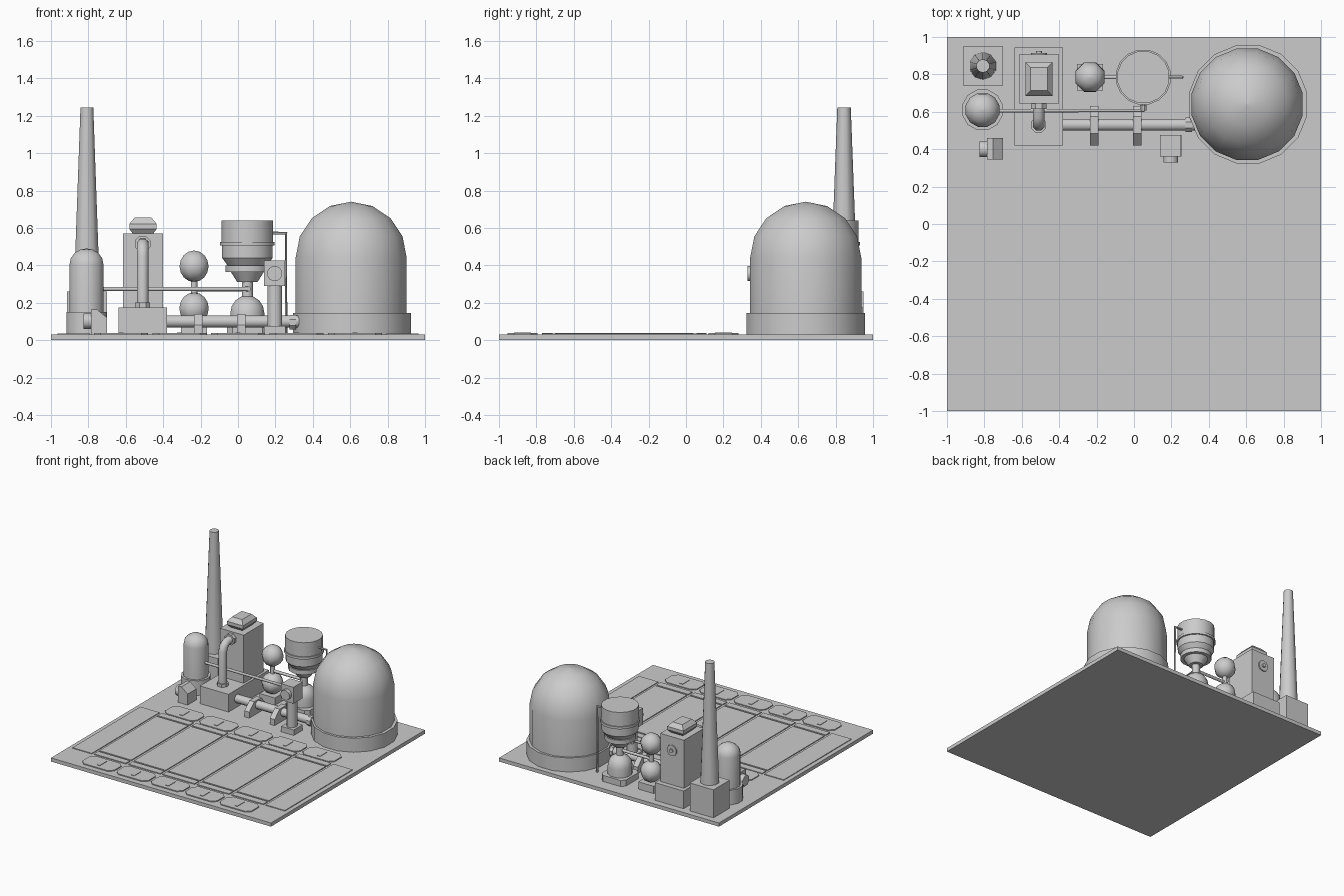
import bpy, bmesh
from math import sin, cos, pi, radians
from mathutils import Vector, Matrix

if "Cube" in bpy.data.objects:
    bpy.data.objects.remove(bpy.data.objects["Cube"])


def finish(name, bm, smooth=0):
    bmesh.ops.recalc_face_normals(bm, faces=bm.faces)
    me = bpy.data.meshes.new(name)
    bm.to_mesh(me)
    bm.free()
    ob = bpy.data.objects.new(name, me)
    bpy.context.collection.objects.link(ob)
    if smooth:
        bpy.ops.object.select_all(action='DESELECT')
        ob.select_set(True)
        bpy.context.view_layer.objects.active = ob
        bpy.ops.object.shade_smooth_by_angle(angle=radians(smooth))
    return ob


def prism(name, pts, vec):
    """Extrude a polygon of 3D points along vec."""
    bm = bmesh.new()
    f = bm.faces.new([bm.verts.new(p) for p in pts])
    r = bmesh.ops.extrude_face_region(bm, geom=[f])
    bmesh.ops.translate(bm, vec=vec, verts=[v for v in r['geom'] if isinstance(v, bmesh.types.BMVert)])
    return finish(name, bm)


def box(name, x0, x1, y0, y1, z0, z1):
    return prism(name, [(x0, y0, z0), (x1, y0, z0), (x1, y1, z0), (x0, y1, z0)], (0, 0, z1 - z0))


def chamfer_plate(name, x0, x1, y0, y1, z0, z1, c):
    pts = [(x0 + c, y0), (x1 - c, y0), (x1, y0 + c), (x1, y1 - c),
           (x1 - c, y1), (x0 + c, y1), (x0, y1 - c), (x0, y0 + c)]
    return prism(name, [(x, y, z0) for x, y in pts], (0, 0, z1 - z0))


def lathe(name, loc, profile, n, axis='Z', smooth=30):
    """Revolve (radius, height) points; capped at both ends."""
    bm = bmesh.new()
    rings = []
    for r, z in profile:
        r = max(r, 0.0005)
        rings.append([bm.verts.new((r * cos(2 * pi * (i + .5) / n), r * sin(2 * pi * (i + .5) / n), z))
                      for i in range(n)])
    for a, b in zip(rings, rings[1:]):
        for i in range(n):
            j = (i + 1) % n
            bm.faces.new((a[i], a[j], b[j], b[i]))
    bm.faces.new(rings[0])
    bm.faces.new(rings[-1])
    rot = {'Z': Matrix(), 'X': Matrix.Rotation(pi / 2, 4, 'Y'), 'Y': Matrix.Rotation(-pi / 2, 4, 'X')}[axis]
    bm.transform(Matrix.Translation(loc) @ rot)
    return finish(name, bm, smooth)


def arc(r, zc, a0, a1, steps, h=None):
    """Profile points along an ellipse of radius r and half height h."""
    h = h or r
    angs = [radians(a0 + (a1 - a0) * i / steps) for i in range(steps + 1)]
    return [(r * cos(a), zc + h * sin(a)) for a in angs]


def pipe(name, pts, r, n=8):
    """Round tube along a polyline, rings mitred at each bend."""
    bm = bmesh.new()
    P = [Vector(p) for p in pts]
    rings = []
    for k, p in enumerate(P):
        a = (p - P[k - 1]).normalized() if k else (P[1] - p).normalized()
        b = (P[k + 1] - p).normalized() if k < len(P) - 1 else a
        t = (a + b).normalized()
        side = Vector((1, 0, 0)) if abs(t.x) < .5 else Vector((0, 1, 0))
        u = (side - t * side.dot(t)).normalized()
        w = t.cross(u)
        rings.append([bm.verts.new(p + r * (u * cos(2 * pi * (i + .5) / n) + w * sin(2 * pi * (i + .5) / n)))
                      for i in range(n)])
    for a, b in zip(rings, rings[1:]):
        for i in range(n):
            j = (i + 1) % n
            bm.faces.new((a[i], a[j], b[j], b[i]))
    bm.faces.new(rings[0])
    bm.faces.new(rings[-1])
    return finish(name, bm, 50)


# Ground slab and paved yard
box("base_slab", -1, 1, -1, 1, 0, .03)
for s in (-1, 1):
    box("side_panel", min(s * .79, s * .965), max(s * .79, s * .965), -.77, .11, .03, .036)
for i in range(5):
    x = (i - 2) * .3125
    for y0, y1 in ((.055, .11), (-.70, .04), (-.77, -.715)):
        box("floor_panel", x - .145, x + .145, y0, y1, .03, .037)
    for y in (.2, -.875):
        chamfer_plate("hatch_plate", x - .145, x + .145, y - .08, y + .08, .03, .038, .035)
        box("hatch_handle", x - .014, x + .014, y - .045, y + .045, .038, .042)

# Large domed tank
lathe("big_tank_skirt", (.61, .64, 0), [(.322, .03), (.322, .145)], 16)
lathe("big_tank", (.605, .64, 0), [(.303, .1)] + arc(.303, .44, 0, 90, 4, .3), 16)

# Chimney
box("chimney_base", -.915, -.70, .74, .95, .03, .26)
lathe("chimney", (-.808, .845, 0), [(.073, .26), (.036, 1.245)], 10, smooth=40)

# Small domed tank
lathe("small_tank_skirt", (-.81, .61, 0), [(.112, .03), (.112, .15)], 12, smooth=35)
lathe("small_tank", (-.81, .61, 0), [(.094, .1)] + arc(.094, .405, 0, 90, 4, .085), 12, smooth=35)

# Blower in front of the small tank
prism("blower_body", [(-.785, .345, .03), (-.7, .345, .03), (-.7, .345, .12), (-.755, .345, .165), (-.785, .345, .165)],
      (0, .115, 0))
lathe("blower_inlet", (-.825, .40, .102), [(.045, 0), (.045, .05)], 8, 'X', 50)

# Furnace tower with cap and rear port
box("furnace_base", -.64, -.38, .42, .945, .03, .175)
box("furnace_tower", -.615, -.40, .645, .905, .175, .57)
cx, cy = -.508, .775
bm = bmesh.new()
levels = [(.055, .07, .57), (.073, .09, .595), (.073, .09, .622), (.045, .062, .655)]
rings = [[bm.verts.new((cx + a * hx, cy + b * hy, z)) for a, b in ((-1, -1), (1, -1), (1, 1), (-1, 1))]
         for hx, hy, z in levels]
for a, b in zip(rings, rings[1:]):
    for i in range(4):
        bm.faces.new((a[i], a[(i + 1) % 4], b[(i + 1) % 4], b[i]))
bm.faces.new(rings[0])
bm.faces.new(rings[-1])
finish("furnace_cap", bm)
lathe("furnace_port", (-.508, .905, .46), [(.045, 0), (.045, .009), (.016, .009), (.016, .02)], 10, 'Y', 40)

# Furnace downpipe
pipe("furnace_pipe", [(-.51, .53, .17), (-.51, .53, .45), (-.51, .543, .49), (-.51, .575, .512), (-.51, .65, .515)], .033)
lathe("furnace_pipe_flange", (-.51, .615, .515), [(.045, 0), (.045, .03)], 8, 'Y', 40)
lathe("furnace_pipe_foot", (-.51, .53, .175), [(.044, 0), (.044, .025)], 8)

# Stacked spherical vessels
bx, by = -.235, .785
box("ball_base", bx - .07, bx + .07, by - .07, by + .07, .03, .09)
lathe("lower_ball", (bx, by, 0), arc(.085, .17, -90, 90, 8), 8, smooth=50)
lathe("ball_neck", (bx, by, 0), [(.019, .24), (.019, .33)], 8, smooth=50)
lathe("upper_ball", (bx, by, 0), arc(.084, .395, -90, 90, 8), 8, smooth=50)
pipe("ball_link", [(bx, by, .27), (.05, by, .27)], .012)

# Hopper vessel
hx, hy = .05, .785
chamfer_plate("hopper_base", hx - .11, hx + .11, hy - .11, hy + .11, .03, .08, .03)
lathe("hopper_ball", (hx, hy, 0), [(.094, .07)] + arc(.094, .145, 0, 90, 4), 12, smooth=35)
lathe("hopper", (hx, hy, 0), [(.03, .22), (.03, .31), (.055, .31), (.09, .365), (.118, .365), (.118, .4),
                              (.108, .4), (.138, .44), (.138, .505), (.149, .505), (.149, .525), (.141, .525),
                              (.141, .64)], 16)
pipe("hopper_downpipe", [(.16, hy, .572), (.257, hy, .572), (.257, hy, .03)], .009, 6)

# Main horizontal pipe and its saddles
pipe("main_pipe", [(-.40, .53, .1), (.34, .53, .1)], .034)
lathe("main_pipe_flange", (.275, .53, .095), [(.042, 0), (.042, .035)], 8, 'X', 40)
for x in (-.235, -.005):
    saddle = [(.42, .03), (.63, .03), (.63, .08), (.575, .14), (.485, .14), (.42, .08)]
    prism("pipe_saddle", [(x, y, z) for y, z in saddle], (.044, 0, 0))

# Thin feed pipe from the small tank to the hopper
pipe("feed_pipe", [(-.73, .606, .274), (.05, .606, .274), (.05, .785, .274)], .011)
lathe("feed_pipe_elbow", (.05, .606, .274), [(.018, 0), (.018, .03)], 8, 'Y')

# Metering post
box("meter_foot", .14, .255, .36, .475, .03, .075)
lathe("meter_post", (.197, .417, 0), [(.042, .07), (.042, .3)], 8, smooth=50)
box("meter_head", .14, .252, .36, .475, .29, .425)
lathe("meter_dial", (.196, .33, .356), [(.041, 0), (.041, .035)], 12, 'Y', 40)
